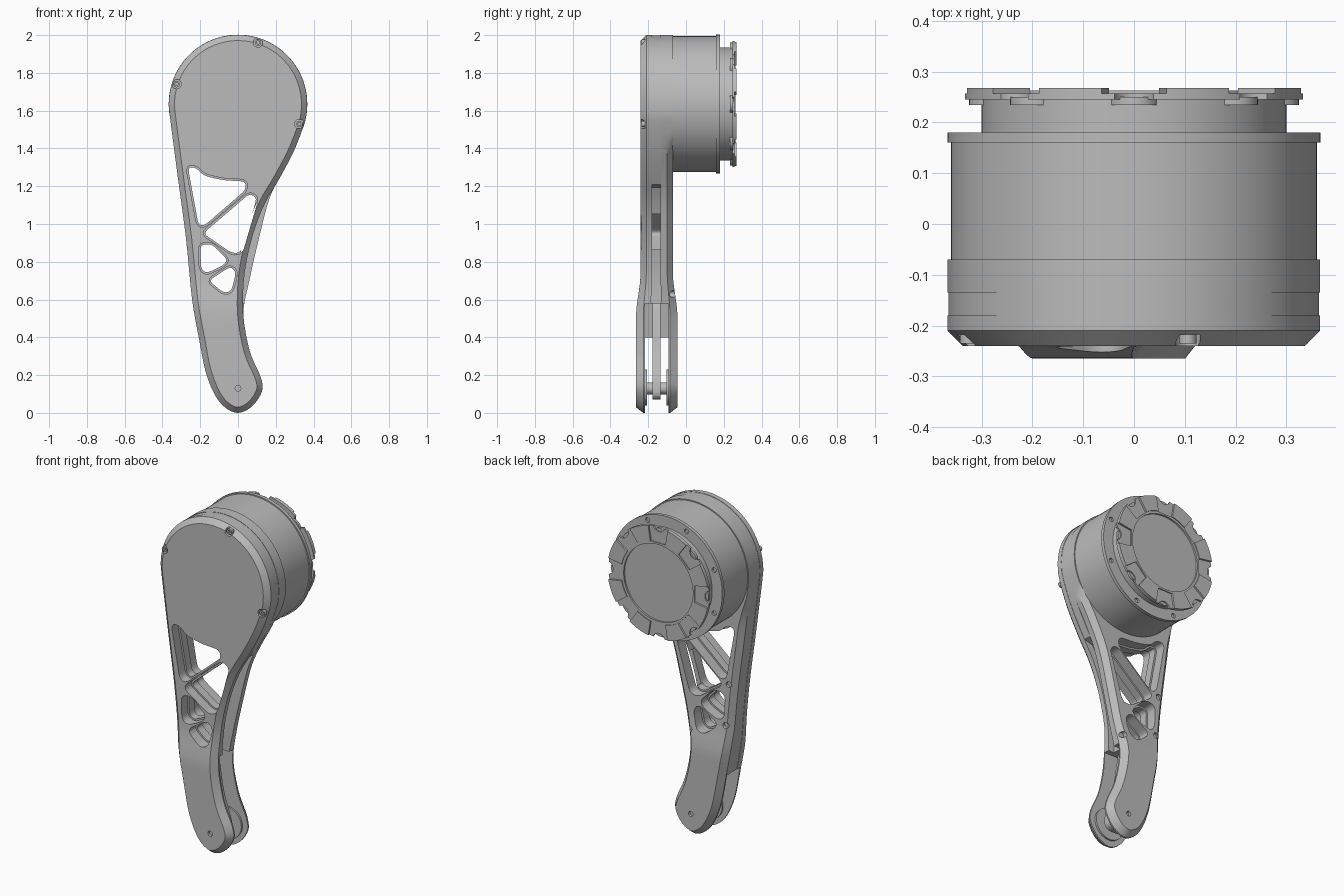
import bpy, bmesh
from math import cos, sin, pi, radians
from mathutils import Vector

cube = bpy.data.objects.get("Cube")
if cube:
    bpy.data.objects.remove(cube)

grey = bpy.data.materials.new("satin grey")
grey.use_nodes = True
tone = (0.5, 0.5, 0.5, 1)
grey.diffuse_color = tone
grey.node_tree.nodes["Principled BSDF"].inputs["Base Color"].default_value = tone

HEAD_Z, HEAD_R, MID = 1.635, 0.366, -0.155


# ---------- 2D helpers, points are (x, z) ----------
def circle(r, x=0, z=HEAD_Z, n=96):
    return [Vector((x + r * cos(2 * pi * i / n), z + r * sin(2 * pi * i / n))) for i in range(n)]


def polar(r, deg):
    a = radians(deg)
    return r * cos(a), HEAD_Z + r * sin(a)


def rounded(pts, r=0.03, n=5):
    """Polygon with its corners softened."""
    pts, out = [Vector(p) for p in pts], []
    for i, p in enumerate(pts):
        a, b = pts[i - 1] - p, pts[(i + 1) % len(pts)] - p
        s = p + a.normalized() * min(r, a.length * 0.45)
        e = p + b.normalized() * min(r, b.length * 0.45)
        for k in range(n + 1):
            t = k / n
            out.append(s * (1 - t) ** 2 + p * 2 * t * (1 - t) + e * t * t)
    return out


def spline(pts, n=4):
    """Closed smooth curve through the points."""
    p, out = [Vector(q) for q in pts], []
    for i in range(len(p)):
        a, b, c, d = (p[(i + k - 1) % len(p)] for k in range(4))
        for k in range(n):
            t = k / n
            out.append(0.5 * (2 * b + (c - a) * t + (2 * a - 5 * b + 4 * c - d) * t * t
                              + (3 * b - a - 3 * c + d) * t ** 3))
    return out


def inset(pts, amount):
    """Move points inward (counter-clockwise outline); amount(point, normal)."""
    out = []
    for i, p in enumerate(pts):
        d = (pts[(i + 1) % len(pts)] - pts[i - 1]).normalized()
        nrm = Vector((d.y, -d.x))
        out.append(p - nrm * amount(p, nrm))
    return out


# ---------- 3D helpers ----------
def loft(name, rings, flare=False):
    """Solid through matching outlines stacked along y."""
    bm = bmesh.new()
    rows = [[bm.verts.new((p.x, y, p.y)) for p in pts] for pts, y in rings]
    n = len(rows[0])
    for a, b in zip(rows, rows[1:]):
        for i in range(n):
            j = (i + 1) % n
            bm.faces.new((a[i], a[j], b[j], b[i]))
    bm.faces.new(rows[0])
    bm.faces.new(rows[-1])
    if flare:  # the arm grows thicker towards the fork
        for z in (0.5, 0.55, 0.6, 0.65, 0.7, 0.75):
            bmesh.ops.bisect_plane(bm, geom=bm.verts[:] + bm.edges[:] + bm.faces[:],
                                   plane_co=(0, 0, z), plane_no=(0, 0, 1))
        for v in bm.verts:
            t = min(1, max(0, (0.75 - v.co.z) / 0.25))
            v.co.y = MID + (v.co.y - MID) * (1 + 0.295 * t * t * (3 - 2 * t))
        bmesh.ops.triangulate(bm, faces=bm.faces[:])
    bmesh.ops.recalc_face_normals(bm, faces=bm.faces[:])
    me = bpy.data.meshes.new(name)
    bm.to_mesh(me)
    bm.free()
    me.materials.append(grey)
    ob = bpy.data.objects.new(name, me)
    bpy.context.collection.objects.link(ob)
    return ob


def prism(name, pts, y0, y1):
    return loft(name, [(pts, y0), (pts, y1)])


def cut(ob, cutters):
    for c in cutters:
        c.hide_render = True
        m = ob.modifiers.new("cut", 'BOOLEAN')
        m.operation, m.solver, m.object = 'DIFFERENCE', 'EXACT', c
    dg = bpy.context.evaluated_depsgraph_get()
    me = bpy.data.meshes.new_from_object(ob.evaluated_get(dg))
    ob.modifiers.clear()
    ob.data = me
    for c in cutters:
        bpy.data.objects.remove(c)


# ---------- arm outlines ----------
head = [polar(HEAD_R, a) for a in range(-15, 190, 12)]
left = [(-0.317, 1.235), (-0.275, 0.92), (-0.243, 0.6), (-0.206, 0.39), (-0.172, 0.22),
        (-0.125, 0.1), (-0.07, 0.03), (0, 0), (0.075, 0.035), (0.127, 0.115), (0.12, 0.19),
        (0.063, 0.325), (0.028, 0.52)]
front_line = spline(head + left + [(0.034, 0.73), (0.075, 0.93), (0.138, 1.1), (0.222, 1.245), (0.3, 1.395)])
back_line = spline(head + left + [(0.06, 0.7), (0.11, 0.92), (0.165, 1.13), (0.235, 1.28), (0.3, 1.4)])
core_line = inset(front_line, lambda p, n: 0.04 if n.x > 0.2 and p.y < 1.2 else 0.002)

windows = [
    [(-0.265, 1.3), (-0.225, 1.3), (-0.18, 1.255), (-0.08, 1.232), (0.04, 1.225), (0.04, 1.18), (-0.18, 0.99), (-0.21, 1.0)],
    [(-0.185, 0.95), (0.06, 1.16), (0.1, 1.14), (0.015, 0.85), (-0.03, 0.845)],
    [(-0.2, 0.89), (-0.14, 0.895), (-0.055, 0.81), (-0.08, 0.78), (-0.165, 0.74), (-0.195, 0.76)],
    [(-0.155, 0.7), (-0.04, 0.775), (-0.01, 0.745), (-0.035, 0.645), (-0.075, 0.635)],
]


def window_cutters(grow):
    # window corners run clockwise, so a positive amount widens them
    return [prism("window_cutter", inset(rounded(w), lambda p, n: grow), -0.5, 0.03) for w in windows]


def fork_cutter():
    gap = [(-0.6, -0.2), (0.5, -0.2), (0.5, 0.58), (-0.1, 0.58), (-0.13, 0.4), (-0.6, 0.4)]
    return prism("fork_cutter", [Vector(p) for p in gap], -0.217, -0.093)


def hole(x, z, r, y0, y1):
    return prism("hole_cutter", circle(r, x, z, 20), y0, y1)


# ---------- arm ----------
front_inner = inset(front_line, lambda p, n: 0.03)
front_plate = loft("front_plate", [(front_inner, -0.24), (front_line, -0.21), (front_line, -0.18)], True)
screw_spots = [polar(0.342, a) for a in (72, 162, -18)]
cut(front_plate, window_cutters(0.01) + [fork_cutter(), hole(0, 0.13, 0.015, -0.3, -0.25)]
    + [hole(x, z, 0.025, -0.3, -0.217) for x, z in screw_spots])

back_inner = inset(back_line, lambda p, n: 0.03 * min(1, max(0, (1.48 - p.y) / 0.1)))
back_plate = loft("back_plate", [(back_line, -0.135), (back_line, -0.1), (back_inner, -0.07)], True)
cut(back_plate, window_cutters(0.01) + [fork_cutter(), hole(0, 0.13, 0.015, -0.06, 0)]
    + [hole(x, z, 0.018, -0.085, 0) for x, z in ((-0.235, 0.96), (-0.215, 0.71), (0.02, 0.63))])

core = loft("arm_core", [(core_line, -0.182), (core_line, -0.133)], True)
cut(core, window_cutters(0) + [fork_cutter()])

for x, z in screw_spots:
    screw = prism("head_screw", circle(0.017, x, z, 20), -0.235, -0.21)
    cut(screw, [prism("socket_cutter", circle(0.009, x, z, 6), -0.3, -0.225)])

# ---------- fork details ----------
prism("fork_shaft", circle(0.032, 0, 0.13, 32), -0.22, -0.09)
for y in (-0.218, -0.104):
    prism("fork_boss", circle(0.095, 0, 0.135, 48), y, y + 0.012)
lever = [(0.06, 0.07), (0.06, 0.16), (0.0, 0.34), (-0.04, 0.6), (-0.13, 0.6), (-0.1, 0.34), (-0.06, 0.16), (-0.06, 0.07)]
prism("centre_lever", rounded(lever, 0.05), -0.178, -0.135)

# ---------- drum ----------
prism("drum", circle(0.36), -0.08, 0.165)
flange = prism("drum_flange", circle(0.367), 0.16, 0.18)
cut(flange, [hole(*polar(0.338, 22.5 + 45 * i), 0.014, 0.168, 0.3) for i in range(8)])
prism("neck", circle(0.3), 0.17, 0.25)

# ---------- notched cap ----------
cap = prism("notched_cap", circle(0.335), 0.245, 0.268)
cutters = [prism("recess_cutter", circle(0.23), 0.253, 0.3),
           prism("rim_cutter", circle(0.245), 0.263, 0.31)]
for i in range(8):
    a = 45 * i
    u = Vector((cos(radians(a)), sin(radians(a))))
    v, c = Vector((-u.y, u.x)), Vector((0, HEAD_Z))
    slot = [c + u * r + v * w for r, w in ((0.24, -0.05), (0.4, -0.075), (0.4, 0.075), (0.24, 0.05))]
    cutters.append(prism("slot_cutter", slot, 0.257, 0.32))
    cutters.append(hole(*polar(0.345, a), 0.04, 0.2, 0.33))
    prism("cap_boss", circle(0.05, *polar(0.275, a), 24), 0.234, 0.25)
cut(cap, cutters)

# ---------- shading ----------
bpy.ops.object.select_all(action='DESELECT')
for ob in bpy.context.collection.objects:
    if ob.type == 'MESH' and grey.name in ob.data.materials:
        ob.select_set(True)
        bpy.context.view_layer.objects.active = ob
bpy.ops.object.shade_smooth_by_angle(angle=radians(28))
